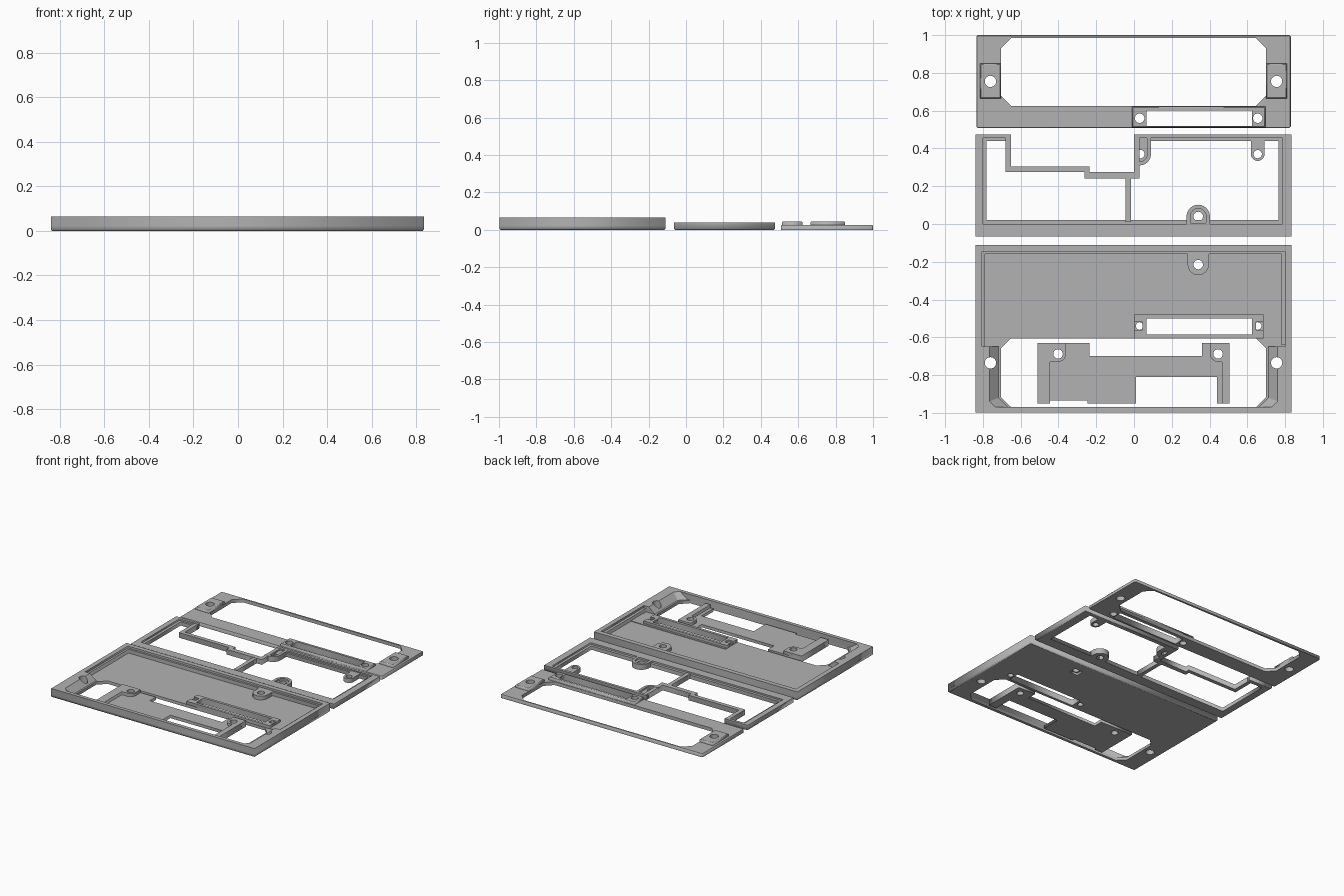
import bpy, bmesh, math

cube = bpy.data.objects.get("Cube")
if cube:
    bpy.data.objects.remove(cube)

grey = bpy.data.materials.new("plain grey")
grey.use_nodes = True
grey.diffuse_color = (0.45, 0.45, 0.45, 1)
grey.node_tree.nodes["Principled BSDF"].inputs["Base Color"].default_value = grey.diffuse_color


def rect(x0, x1, y0, y1):
    return [(x0, y0), (x1, y0), (x1, y1), (x0, y1)]


def octagon(x0, x1, y0, y1, cx, cy):
    return [(x0 + cx, y0), (x1 - cx, y0), (x1, y0 + cy), (x1, y1 - cy),
            (x1 - cx, y1), (x0 + cx, y1), (x0, y1 - cy), (x0, y0 + cy)]


def circle(x, y, r, n=24):
    return [(x + r * math.cos(i * math.tau / n), y + r * math.sin(i * math.tau / n))
            for i in range(n)]


def tab(x, y, r, y_end):
    """Half-round lug that runs straight from its centre to y_end."""
    s = 1 if y_end < y else -1
    arc = [(x + r * math.cos(i * math.pi / 12), y + s * r * math.sin(i * math.pi / 12))
           for i in range(13)]
    return arc + [(x - r, y_end), (x + r, y_end)]


def plate(name, outline, z0, z1, holes=(), low=0, high=0):
    """Extruded outline with holes; low / high chamfer the outer rim."""
    cu = bpy.data.curves.new(name, 'CURVE')
    cu.dimensions = '2D'
    cu.fill_mode = 'BOTH'
    cu.extrude = (z1 - z0) / 2
    for pts in [outline, *holes]:
        sp = cu.splines.new('POLY')
        sp.points.add(len(pts) - 1)
        for p, (x, y) in zip(sp.points, pts):
            p.co = (x, y, 0, 1)
        sp.use_cyclic_u = True
    tmp = bpy.data.objects.new(name + "_profile", cu)
    bpy.context.collection.objects.link(tmp)
    dg = bpy.context.evaluated_depsgraph_get()
    me = bpy.data.meshes.new_from_object(tmp.evaluated_get(dg))
    bpy.data.objects.remove(tmp)
    bm = bmesh.new()
    bm.from_mesh(me)
    bmesh.ops.remove_doubles(bm, verts=bm.verts, dist=1e-5)
    bmesh.ops.translate(bm, verts=bm.verts, vec=(0, 0, (z0 + z1) / 2))
    xs, ys = [p[0] for p in outline], [p[1] for p in outline]
    for size, z, s in ((low, z0, 1), (high, z1, -1)):
        if not size:
            continue
        bmesh.ops.bisect_plane(bm, geom=bm.verts[:] + bm.edges[:] + bm.faces[:],
                               plane_co=(0, 0, z + s * size), plane_no=(0, 0, 1))
        for v in bm.verts:
            if abs(v.co.z - z) < 1e-4:
                for axis, vals in ((0, xs), (1, ys)):
                    if abs(v.co[axis] - min(vals)) < 1e-4:
                        v.co[axis] += size
                    elif abs(v.co[axis] - max(vals)) < 1e-4:
                        v.co[axis] -= size
    bmesh.ops.recalc_face_normals(bm, faces=bm.faces)
    bm.to_mesh(me)
    bm.free()
    me.materials.clear()
    me.materials.append(grey)
    ob = bpy.data.objects.new(name, me)
    bpy.context.collection.objects.link(ob)
    return ob


# Bezel frame at the back
SLOT = rect(0.065, 0.625, 0.52, 0.60)
EYES = [circle(x, 0.56, 0.025) for x in (0.03, 0.655)]
PADS = [(-0.815, -0.705), (0.70, 0.81)]
plate("bezel_frame", octagon(-0.835, 0.83, 0.507, 1.0, 0.008, 0.008), 0, 0.025,
      [octagon(-0.705, 0.70, 0.625, 0.985, 0.055, 0.055), SLOT, *EYES,
       circle(-0.76, 0.755, 0.03), circle(0.755, 0.755, 0.03)], high=0.004)
for (x0, x1), side in zip(PADS, ("right", "left")):
    plate(f"bezel_pad_{side}", rect(x0, x1, 0.665, 0.85), 0.025, 0.045,
          [circle(round((x0 + x1) / 2, 3), 0.755, 0.03)], high=0.005)
plate("bezel_slot_bar", rect(-0.01, 0.695, 0.512, 0.622), 0.02, 0.045, [SLOT, *EYES], high=0.005)

# Middle frame: outer band, lower inner lip, stepped wall
band = [(-0.84, -0.065), (0.835, -0.065), (0.835, 0.475), (0, 0.475), (0, 0.455), (0.785, 0.455),
        (0.785, 0.0), (-0.80, 0.0), (-0.80, 0.455), (-0.65, 0.455), (-0.65, 0.475), (-0.84, 0.475)]
plate("middle_frame", band, 0, 0.04, low=0.006)
lip = [(-0.80, 0.0), (0.785, 0.0), (0.785, 0.455), (0, 0.455), (0, 0.44), (0.765, 0.44),
       (0.765, 0.02), (-0.78, 0.02), (-0.78, 0.44), (-0.65, 0.44), (-0.65, 0.455), (-0.80, 0.455)]
plate("middle_lip", lip, 0, 0.028)
steps = [(-0.65, 0.455), (-0.65, 0.305), (-0.235, 0.305), (-0.235, 0.275), (0, 0.275), (0, 0.455),
         (0.028, 0.455), (0.028, 0.24), (-0.262, 0.24), (-0.262, 0.275), (-0.68, 0.275), (-0.68, 0.455)]
plate("middle_step_wall", steps, 0, 0.038)
plate("middle_divider", rect(-0.045, -0.015, 0.01, 0.245), 0, 0.036)
plate("middle_front_boss", tab(0.34, 0.04, 0.062, 0.0), 0, 0.028, [circle(0.34, 0.04, 0.025)])
plate("middle_front_boss_collar", tab(0.34, 0.04, 0.062, 0.0), 0.028, 0.04,
      [tab(0.34, 0.04, 0.042, 0.004)])
plate("middle_corner_boss", tab(0.03, 0.37, 0.06, 0.455)[:9] + [(0, 0.31), (0, 0.455), (0.09, 0.455)],
      0, 0.028, [circle(0.033, 0.37, 0.023)])
plate("middle_corner_collar", tab(0.03, 0.37, 0.06, 0.455)[:9] + [(0, 0.31), (0, 0.33), (0.03, 0.33)]
      + tab(0.03, 0.37, 0.04, 0.455)[6::-1] + [(0.07, 0.455), (0.09, 0.455)], 0.028, 0.04)
plate("middle_side_boss", tab(0.655, 0.37, 0.036, 0.455), 0, 0.032, [circle(0.655, 0.37, 0.022)])

# Front tray: floor with all through openings
FLOOR = 0.022
TOP = 0.065
tray_slot = rect(0.065, 0.625, -0.585, -0.50)
tray_eyes = [circle(x, -0.54, 0.02) for x in (0.03, 0.655)]
mounts = [circle(x, -0.735, 0.03) for x in (-0.76, 0.755)]
window = octagon(-0.705, 0.70, -0.97, -0.605, 0.055, 0.055)
plate("tray_floor", rect(-0.84, 0.835, -0.997, -0.11), 0, FLOOR,
      [window, tray_slot, *tray_eyes, *mounts, rect(0.305, 0.375, -0.245, -0.185)], low=0.006)
plate("tray_wall", rect(-0.84, 0.835, -0.997, -0.11), FLOOR, TOP,
      [rect(-0.805, 0.80, -0.97, -0.145)])
ledge = [(-0.805, -0.65), (-0.79, -0.65), (-0.79, -0.16), (0.78, -0.16), (0.78, -0.64),
         (0.80, -0.64), (0.80, -0.145), (-0.805, -0.145)]
plate("tray_ledge", ledge, FLOOR, 0.05)
plate("tray_step", [(0, -0.465), (0.78, -0.465), (0.78, -0.605), (0, -0.605)], FLOOR, 0.026,
      [tray_slot, *tray_eyes])

# Raised rim around the tray slot, with a screw post at each end
rim = [(0, -0.605), (0.685, -0.605), (0.685, -0.56), (0.645, -0.56), (0.645, -0.52),
       (0.685, -0.52), (0.685, -0.48), (0, -0.48), (0, -0.52), (0.045, -0.52), (0.045, -0.56), (0, -0.56)]
plate("tray_slot_rim", rim, FLOOR, 0.045, [tray_slot])
for x, eye, side in zip((0.03, 0.655), tray_eyes, ("right", "left")):
    plate(f"tray_slot_post_{side}", rect(x - 0.03, x + 0.03, -0.56, -0.52), FLOOR, 0.035, [eye])
plate("tray_boss", tab(0.34, -0.215, 0.056, -0.15), 0.015, 0.05, [circle(0.34, -0.215, 0.025)])

# Corner blocks beside the window, cut by a flared opening
bm = bmesh.new()
lo = [bm.verts.new((x, y, 0.01)) for x, y in window]
hi = [bm.verts.new((x, y, 0.07)) for x, y in octagon(-0.77, 0.765, -0.971, -0.60, 0.03, 0.03)]
bm.faces.new(lo[::-1])
bm.faces.new(hi)
for i in range(8):
    j = (i + 1) % 8
    bm.faces.new((lo[i], lo[j], hi[j], hi[i]))
bmesh.ops.recalc_face_normals(bm, faces=bm.faces)
me = bpy.data.meshes.new("window_cutter")
bm.to_mesh(me)
bm.free()
cutter = bpy.data.objects.new("window_cutter", me)
bpy.context.collection.objects.link(cutter)
for (x0, x1), mount, side in zip([(-0.81, -0.64), (0.64, 0.805)], mounts, ("right", "left")):
    block = plate(f"tray_block_{side}", rect(x0, x1, -0.98, -0.648), FLOOR, TOP, [mount])
    cut = block.modifiers.new("flare", 'BOOLEAN')
    cut.operation = 'DIFFERENCE'
    cut.object = cutter
    cut.solver = 'EXACT'
    dg = bpy.context.evaluated_depsgraph_get()
    block.data = bpy.data.meshes.new_from_object(block.evaluated_get(dg))
    block.modifiers.clear()
bpy.data.objects.remove(cutter)

# Loose bracket lying inside the window
eye_r, eye_l = circle(-0.402, -0.688, 0.025), circle(0.445, -0.688, 0.025)
sheet = [(-0.51, -0.95), (-0.445, -0.95), (-0.445, -0.935), (-0.245, -0.935), (-0.245, -0.95),
         (0.01, -0.95), (0.01, -0.81), (0.44, -0.81), (0.44, -0.95), (0.505, -0.95), (0.505, -0.63),
         (0.36, -0.63), (0.36, -0.70), (-0.235, -0.70), (-0.235, -0.63), (-0.51, -0.63)]
plate("bracket_sheet", sheet, 0, 0.022, [eye_r, eye_l])
arm_r = [(-0.51, -0.95), (-0.445, -0.95), (-0.445, -0.73)] + tab(-0.402, -0.688, 0.042, -0.63)[6::-1] \
    + [(-0.36, -0.63), (-0.51, -0.63)]
plate("bracket_arm_right", arm_r, 0.022, 0.045, [eye_r])
arm_l = [(0.505, -0.95), (0.465, -0.95), (0.465, -0.73)] + tab(0.445, -0.688, 0.042, -0.63)[6:13] \
    + [(0.403, -0.63), (0.505, -0.63)]
plate("bracket_arm_left", arm_l, 0.022, 0.045, [eye_l])
